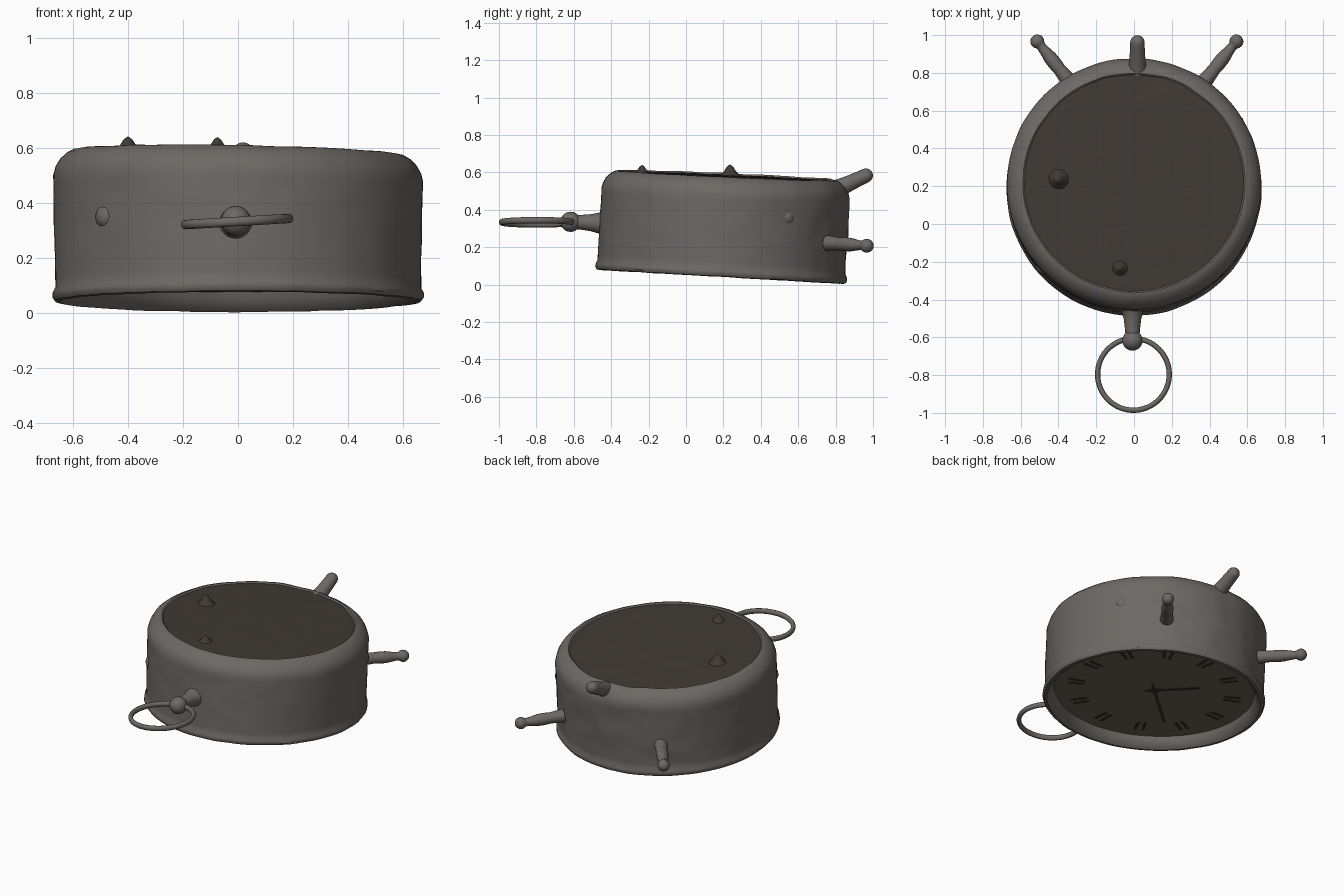
import bpy, bmesh, math
from mathutils import Matrix, Vector, noise

if "Cube" in bpy.data.objects:
    bpy.data.objects.remove(bpy.data.objects["Cube"])


def material(name, rgb):
    m = bpy.data.materials.new(name)
    m.diffuse_color = (*rgb, 1)
    m.use_nodes = True
    m.node_tree.nodes["Principled BSDF"].inputs["Base Color"].default_value = m.diffuse_color
    return m


METAL = material("aged_metal", (0.15, 0.14, 0.13))
PLATE = material("dark_plate", (0.05, 0.042, 0.035))
DIAL = material("dial_olive", (0.15, 0.135, 0.09))
INK = material("dial_ink", (0.03, 0.03, 0.025))


def finish(name, bm, mat, matrix=Matrix(), angle=40):
    bmesh.ops.remove_doubles(bm, verts=bm.verts, dist=1e-5)
    bmesh.ops.recalc_face_normals(bm, faces=bm.faces)
    me = bpy.data.meshes.new(name)
    bm.to_mesh(me)
    bm.free()
    ob = bpy.data.objects.new(name, me)
    bpy.context.collection.objects.link(ob)
    me.materials.append(mat)
    ob.matrix_world = matrix
    bpy.ops.object.select_all(action='DESELECT')
    bpy.context.view_layer.objects.active = ob
    ob.select_set(True)
    bpy.ops.object.shade_smooth_by_angle(angle=math.radians(angle))
    return ob


def lathe(name, profile, mat, matrix=Matrix(), sides=24, rough=0.0):
    """Spin (radius, height) points about local z, optionally with a worn surface."""
    bm = bmesh.new()
    pts = [bm.verts.new((r, 0, h)) for r, h in profile]
    edges = [bm.edges.new(p) for p in zip(pts, pts[1:])]
    bmesh.ops.spin(bm, geom=pts + edges, axis=(0, 0, 1), cent=(0, 0, 0),
                   steps=sides, angle=math.tau)
    bmesh.ops.remove_doubles(bm, verts=bm.verts, dist=1e-5)
    if rough:
        for v in bm.verts:
            t = v.co.z / 0.54
            worn = rough * (2 if v.co.y > 0.45 and t > 0.1 else 1)
            # the back of the case is not quite parallel to the face
            v.co.z += t * (0.012 * v.co.y - 0.018 * v.co.x)
            v.co.y *= 1 - 0.012 * t
            v.co += noise.noise_vector(v.co * 9) * worn
    return finish(name, bm, mat, matrix)


def along(start, end):
    """Matrix placing local z from start towards end."""
    d = Vector(end) - Vector(start)
    return Matrix.Translation(start) @ d.to_track_quat('Z', 'Y').to_matrix().to_4x4()


def ball(r, h, start=-60):
    """Profile points for a round knob end centred at height h."""
    return [(r * math.cos(math.radians(a)), h + r * math.sin(math.radians(a)))
            for a in range(start, 91, 15)]


# Clock lies face down, leaning slightly towards the feet
TILT = Matrix.Translation((0, 0.187, 0.041)) @ Matrix.Rotation(-0.057, 4, 'X')

# Drum case with rolled front rim and sloped back shoulder
wall = [(0.665 + 0.007 * i / 14, 0.05 + 0.40 * i / 14) for i in range(15)]
lathe("clock_case", [(0.605, 0.075), (0.612, 0.045), (0.628, 0.015), (0.648, 0.0),
                     (0.666, 0.003), (0.675, 0.016), (0.674, 0.032)] + wall +
      [(0.664, 0.48), (0.648, 0.508), (0.624, 0.53), (0.60, 0.543),
       (0.588, 0.545), (0.58, 0.538)], METAL, TILT, 120, 0.003)

# Slightly sunken back plate
lathe("back_plate", [(0.59, 0.537)] + [(0.575 * (1 - i / 10), 0.538 + 0.004 * i / 10)
                                       for i in range(11)], PLATE, TILT, 64, 0.003)

# Recessed dial
DIAL_H = 0.07
lathe("dial", [(0.615, DIAL_H), (0.3, DIAL_H), (0, DIAL_H)], DIAL, TILT, 64)


def dial_bar(name, angle, r0, r1, width):
    bm = bmesh.new()
    bmesh.ops.create_cube(bm, size=1, matrix=Matrix.Translation((0, (r0 + r1) / 2, DIAL_H))
                          @ Matrix.Diagonal((width, r1 - r0, 0.005, 1)))
    finish(name, bm, INK, TILT @ Matrix.Rotation(angle, 4, 'Z'))


# Hour marks and hands
for i in range(12):
    a = i * math.tau / 12
    for off in (-0.045, 0.045):
        dial_bar("hour_mark", a + off, 0.43, 0.53, 0.018)
dial_bar("minute_hand", 2.3, -0.08, 0.42, 0.018)
dial_bar("hour_hand", 0.7, -0.06, 0.28, 0.024)
lathe("hand_hub", [(0, DIAL_H - 0.005), (0.025, DIAL_H - 0.005), (0.025, DIAL_H)], INK, TILT)

# Two turned feet with ball ends
for s in (-1, 1):
    lathe("foot", [(0.042, 0), (0.036, 0.06), (0.034, 0.08), (0.037, 0.12), (0.036, 0.16),
                   (0.029, 0.20), (0.025, 0.23)] + ball(0.037, 0.268, -45),
          METAL, along((s * 0.36 + 0.015, 0.757, 0.222), (s * 0.525 + 0.015, 0.964, 0.208)))

# Rear prop peg
lathe("rear_peg", [(0.05, 0), (0.047, 0.05), (0.042, 0.10), (0.039, 0.16)]
      + ball(0.038, 0.195, 0), METAL, along((0.018, 0.785, 0.50), (0.018, 0.985, 0.594)))

# Stem with knob for the carrying ring
lathe("ring_stem", [(0.07, 0), (0.056, 0.03), (0.046, 0.07), (0.04, 0.12)]
      + ball(0.054, 0.182, -45), METAL, along((-0.008, -0.435, 0.328), (-0.008, -0.6, 0.335)))

# Carrying ring
bm = bmesh.new()
c = [bm.verts.new((0.19 + 0.014 * math.cos(k * math.tau / 12), 0,
                   0.017 * math.sin(k * math.tau / 12))) for k in range(12)]
loop = [bm.edges.new((c[k], c[(k + 1) % 12])) for k in range(12)]
bmesh.ops.spin(bm, geom=c + loop, axis=(0, 0, 1), cent=(0, 0, 0), steps=64, angle=math.tau)
finish("carrying_ring", bm, METAL,
       Matrix.Translation((-0.003, -0.796, 0.333)) @ Matrix.Rotation(-0.06, 4, 'Y'), 80)

# Worn-down winder stubs on the back plate
for x, y, z, r, h in ((-0.40, 0.235, 0.583, 0.055, 0.06), (-0.075, -0.235, 0.60, 0.04, 0.04)):
    lathe("winder_stub", [(r, 0), (r * 0.6, h * 0.35), (r * 0.3, h * 0.8), (0, h)], PLATE,
          Matrix.Translation((x, y, z)), 16)

# Low studs on the case wall
for a, z in ((32, 0.36), (222, 0.35)):
    d = Vector((math.cos(math.radians(a)), math.sin(math.radians(a)), 0))
    p = Vector((0, 0.2, z)) + d * 0.645
    lathe("case_stud", [(0.045, 0), (0.036, 0.02), (0.02, 0.03), (0, 0.033)], METAL,
          along(p, p + d), 16)
